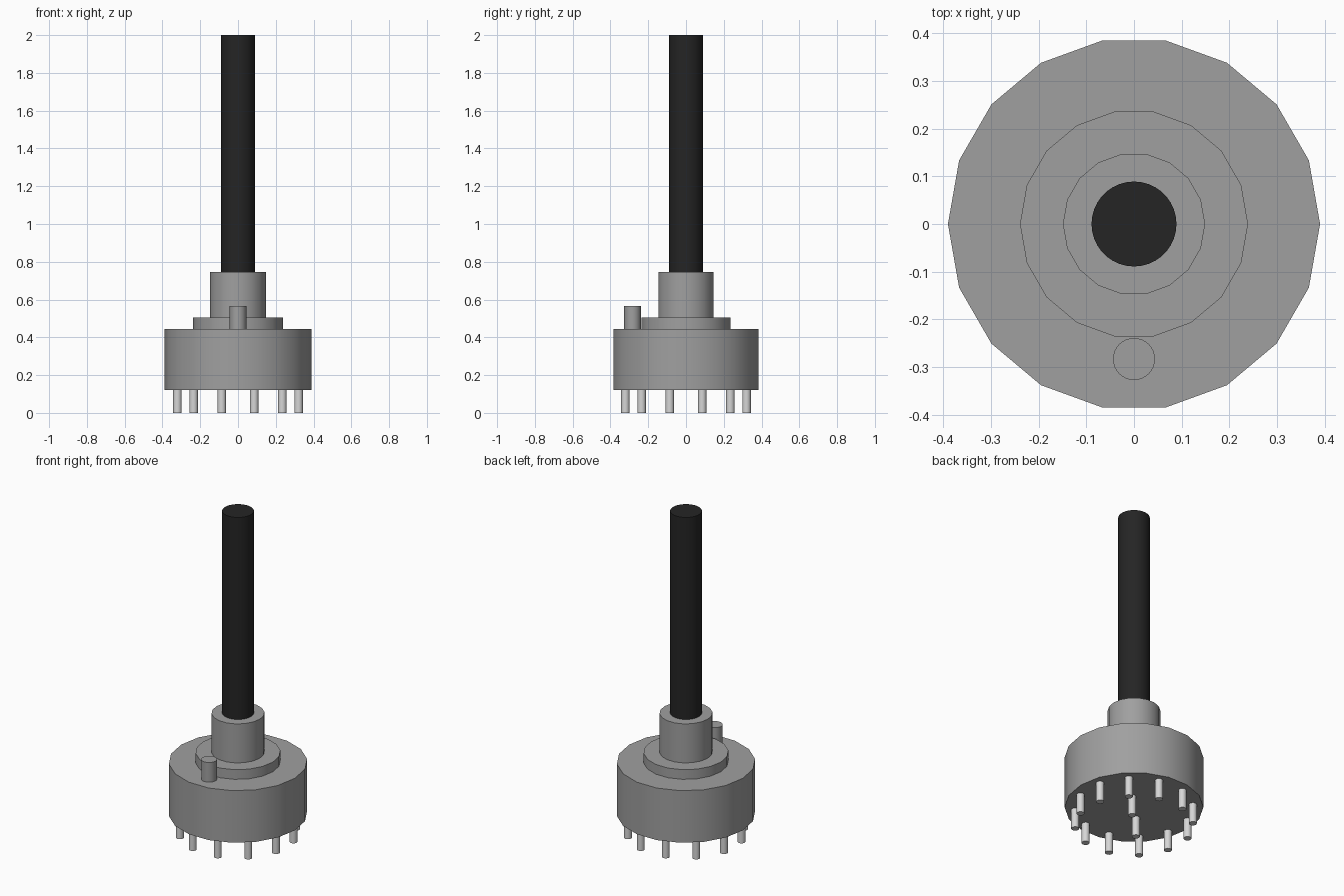
import bpy
import math

cube = bpy.data.objects.get("Cube")
if cube:
    bpy.data.objects.remove(cube, do_unlink=True)


def material(name, value):
    mat = bpy.data.materials.new(name)
    mat.use_nodes = True
    colour = (value, value, value, 1)
    mat.diffuse_color = colour
    mat.node_tree.nodes["Principled BSDF"].inputs["Base Color"].default_value = colour
    return mat


grey = material("grey metal", 0.35)
black = material("black plastic", 0.018)
silver = material("silver pin", 0.67)


def cylinder(name, mat, radius, bottom, top, sides, x=0, y=0):
    """Upright cylinder with its first corner on the +x axis."""
    bpy.ops.mesh.primitive_cylinder_add(
        vertices=sides, radius=radius, depth=top - bottom,
        location=(x, y, (bottom + top) / 2), rotation=(0, 0, math.pi / 2))
    bpy.ops.object.transform_apply(location=False, rotation=True, scale=False)
    bpy.ops.object.shade_smooth_by_angle(angle=math.radians(35))
    obj = bpy.context.object
    obj.name = name
    obj.data.materials.append(mat)
    return obj


# Stepped housing, threaded collar and control shaft
cylinder("housing", grey, 0.39, 0.122, 0.445, 18)
cylinder("shoulder_ring", grey, 0.239, 0.445, 0.505, 18)
cylinder("bushing", grey, 0.149, 0.505, 0.747, 18)
cylinder("shaft", black, 0.089, 0.747, 2.0, 36)

# Locating peg on the front of the housing
cylinder("locating_peg", grey, 0.044, 0.445, 0.567, 32, y=-0.283)


# Terminal pins: an outer ring of twelve and an inner pair
def pin_ring(name, count, radius, start):
    for i in range(count):
        a = math.radians(start) + math.tau * i / count
        cylinder(f"{name}_{i + 1}", silver, 0.0225, 0, 0.122, 16,
                 radius * math.cos(a), radius * math.sin(a))


pin_ring("outer_pin", 12, 0.332, 15)
pin_ring("inner_pin", 2, 0.12, 45)
